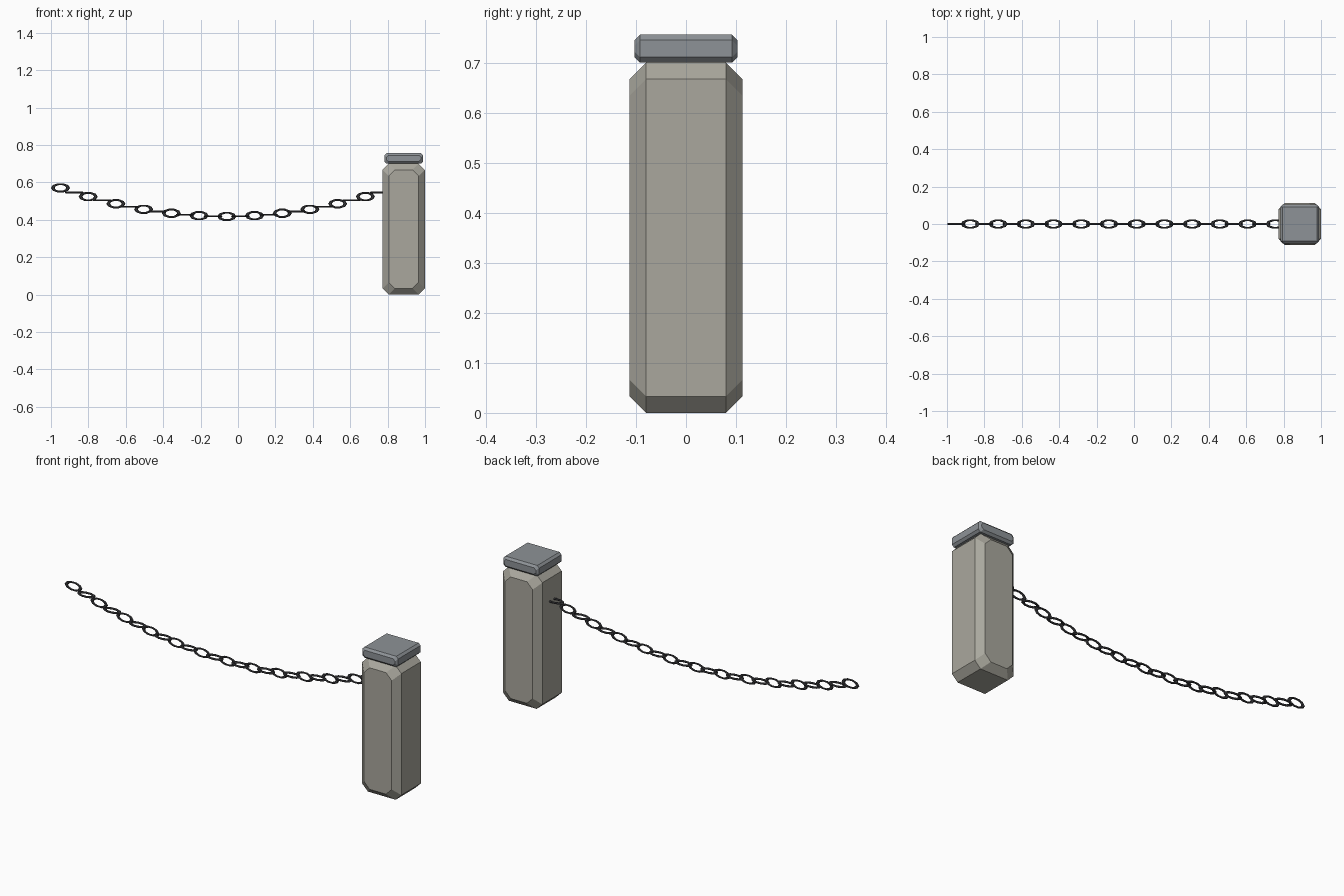
import bpy, bmesh, math

if "Cube" in bpy.data.objects:
    bpy.data.objects.remove(bpy.data.objects["Cube"])


def material(name, rgb):
    m = bpy.data.materials.new(name)
    m.diffuse_color = (*rgb, 1)
    m.use_nodes = True
    m.node_tree.nodes["Principled BSDF"].inputs["Base Color"].default_value = m.diffuse_color
    return m


STONE = material("stone", (0.40, 0.39, 0.34))
CAP = material("cap_stone", (0.27, 0.29, 0.31))
IRON = material("dark_iron", (0.05, 0.05, 0.055))


def octagon(hx, hz, c):
    """Rectangle outline with its corners cut by c."""
    return [(hx, -hz + c), (hx, hz - c), (hx - c, hz), (-hx + c, hz),
            (-hx, hz - c), (-hx, -hz + c), (-hx + c, -hz), (hx - c, -hz)]


def chamfered_block(name, x, z0, z1, half, c, mat):
    """Cut-corner outline extruded along y, with bevelled front and back."""
    hz = (z1 - z0) / 2
    bm = bmesh.new()
    rings = []
    for y, inset in ((-half, c), (-half + c, 0), (half - c, 0), (half, c)):
        rings.append([bm.verts.new((px, y, pz))
                      for px, pz in octagon(half - inset, hz - inset, c)])
    for a, b in zip(rings, rings[1:]):
        for i in range(8):
            j = (i + 1) % 8
            bm.faces.new((a[i], a[j], b[j], b[i]))
    bm.faces.new(rings[0])
    bm.faces.new(rings[-1])
    bmesh.ops.recalc_face_normals(bm, faces=bm.faces)
    mesh = bpy.data.meshes.new(name)
    bm.to_mesh(mesh)
    bm.free()
    mesh.materials.append(mat)
    ob = bpy.data.objects.new(name, mesh)
    ob.location = (x, 0, (z0 + z1) / 2)
    bpy.context.collection.objects.link(ob)


# Post and its cap
chamfered_block("post", 0.886, 0.0, 0.70, 0.113, 0.033, STONE)
chamfered_block("post_cap", 0.886, 0.70, 0.756, 0.103, 0.011, CAP)

# One oval link, reused along the chain
bpy.ops.mesh.primitive_torus_add(major_segments=10, minor_segments=6,
                                 major_radius=0.0205, minor_radius=0.005)
link = bpy.context.object
link.data.materials.append(IRON)

# Sagging chain: links alternate upright and flat, the last ends in the post
CENTRE, STEP, COUNT = -0.06, 0.0741, 25
for i in range(COUNT):
    ob = link if i == 0 else link.copy()
    if i:
        bpy.context.collection.objects.link(ob)
    d = (i - (COUNT - 1) / 2) * STEP
    ob.name = f"chain_link_{i + 1:02d}"
    ob.location = (CENTRE + d, 0, 0.418 + 0.193 * d * d)
    ob.rotation_euler = (math.pi / 2 if i % 2 == 0 else 0, 0, 0)
    ob.scale = (2.0, 1, 1)
